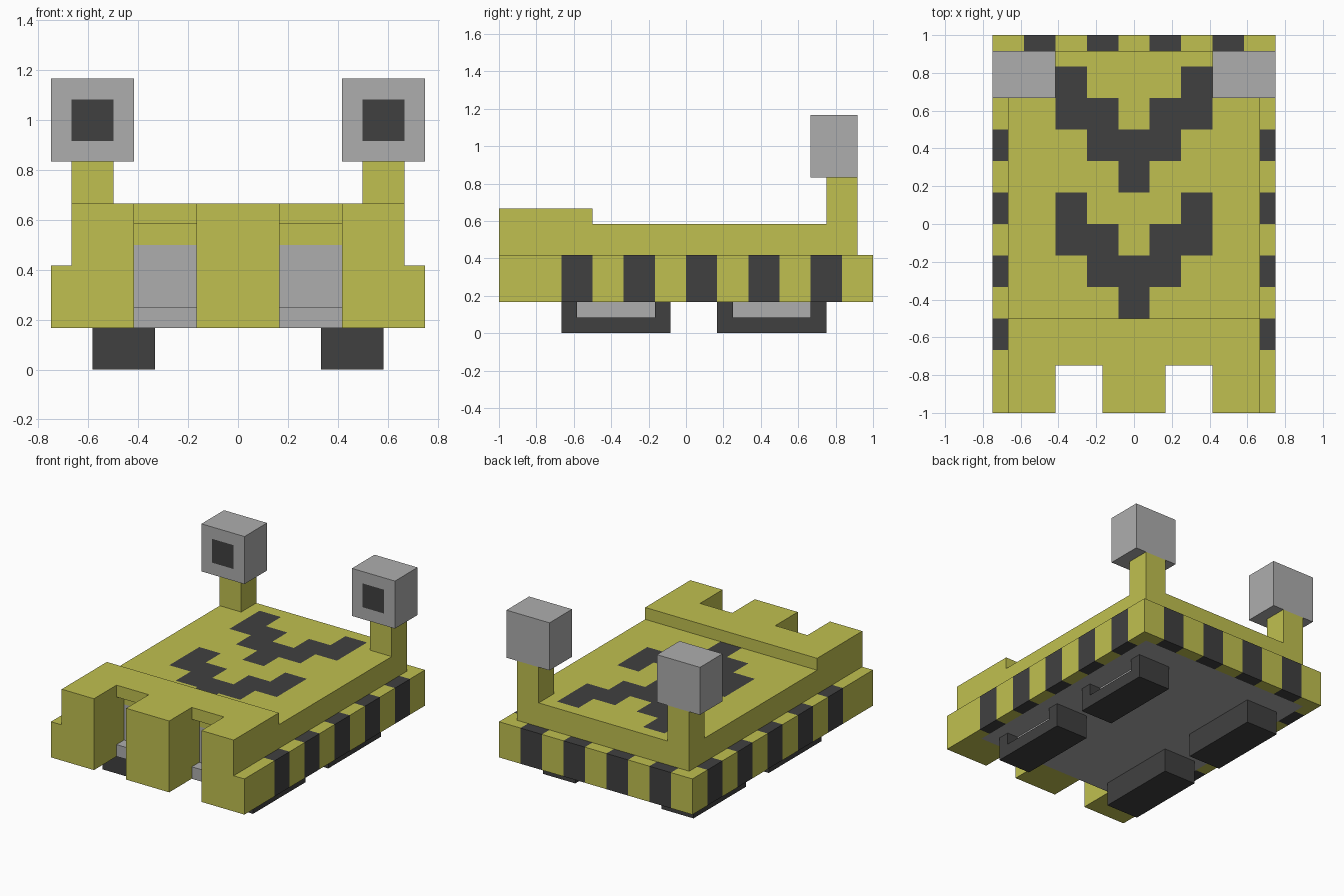
import bpy, bmesh
from mathutils import Vector

cube = bpy.data.objects.get("Cube")
if cube:
    bpy.data.objects.remove(cube, do_unlink=True)

U = 1 / 12                      # block size: the whole model sits on this grid
YELLOW, DARK, GREY = 0, 1, 2


def material(name, rgb):
    m = bpy.data.materials.new(name)
    m.use_nodes = True
    m.diffuse_color = (*rgb, 1)
    m.node_tree.nodes["Principled BSDF"].inputs["Base Color"].default_value = (*rgb, 1)
    return m


MATS = [material("mustard_yellow", (0.53, 0.53, 0.08)),
        material("charcoal", (0.051, 0.051, 0.051)),
        material("light_grey", (0.42, 0.42, 0.42))]

cells = {}                      # grid cell -> part name


def cells_in(x0, x1, y0, y1, z0, z1):
    return [(x, y, z) for x in range(x0, x1) for y in range(y0, y1) for z in range(z0, z1)]


def fill(name, *box):
    for c in cells_in(*box):
        cells[c] = name


def carve(*box):
    for c in cells_in(*box):
        cells.pop(c, None)


def mirrored(action, x0, x1, *rest, name=None):
    for side, a, b in (("left", x0, x1), ("right", -x1, -x0)):
        if name:
            action(side + "_" + name, a, b, *rest)
        else:
            action(a, b, *rest)


# Body: wide rim, narrower hull, raised hood
fill("chassis", -9, 9, -12, 12, 2, 5)
fill("hull", -8, 8, -12, 11, 5, 7)
fill("hood", -8, 8, -12, -6, 7, 8)
# Front notches, then the lamp sockets set deeper behind them
mirrored(carve, 2, 5, -12, -9, 2, 8)
mirrored(carve, 2, 5, -9, -8, 3, 7)
# Eye stalks and eyes
mirrored(fill, 6, 8, 9, 11, 7, 10, name="eye_stalk")
mirrored(fill, 5, 9, 8, 11, 10, 14, name="eye")
# Treads with a pocket in the outer side
for end, y in (("front", -8), ("back", 2)):
    mirrored(fill, 4, 7, y, y + 7, 0, 2, name=end + "_tread")
    mirrored(carve, 6, 7, y + 1, y + 6, 1, 2)


def body_colour(part, c, n):
    """Colour of a body face from its centre and normal, in blocks."""
    x, y, z = abs(c.x), c.y, c.z
    if part == "chassis":
        if y > 11:              # stripes along the back rim
            return DARK if x < 7 and (c.x + 7) % 4 < 2 else YELLOW
        if x > 8:               # stripes along the side rims
            return DARK if -8 < y < 10 and y % 4 < 2 else YELLOW
        if n.z < 0 and y > -9:  # underside
            return GREY
    if 2 < x < 5 and -9.1 < y < -7.9 and z < 6 and (n.y < 0 or n.z > 0):
        return GREY             # lamps in the sockets
    if part == "hull" and n.z > 0 and -6 < y < 10:
        row, col = int((y - 2) % 8 // 2), int((x + 1) // 2)
        if col <= 2 and row - 1 <= col <= row:
            return DARK         # chevrons on the deck
    return YELLOW


def face_colour(part, c, n):
    if part.endswith("_eye"):
        pupil = n.y < 0 and 6 < abs(c.x) < 8 and 11 < c.z < 13
        return DARK if pupil else GREY
    if part.endswith("_tread"):
        return GREY if abs(n.x) > 0 and abs(abs(c.x) - 6) < 0.1 else DARK
    return body_colour(part, c, n)


def build(part):
    """Make the outer skin of one part, merged into large flat faces."""
    bm = bmesh.new()
    for cell in [c for c, p in cells.items() if p == part]:
        for axis in range(3):
            for sign in (-1, 1):
                n = Vector((0, 0, 0))
                n[axis] = sign
                if tuple(int(a + b) for a, b in zip(cell, n)) in cells:
                    continue
                u, v = Vector((0, 0, 0)), Vector((0, 0, 0))
                u[(axis + 1) % 3] = 0.5
                v[(axis + 2) % 3] = 0.5 * sign
                c = Vector(cell) + Vector((0.5, 0.5, 0.5)) + n / 2
                f = bm.faces.new([bm.verts.new(p * U) for p in
                                  (c - u - v, c + u - v, c + u + v, c - u + v)])
                f.material_index = face_colour(part, c, n)
    bmesh.ops.remove_doubles(bm, verts=bm.verts, dist=0.001)
    bmesh.ops.dissolve_limit(bm, angle_limit=0.02, verts=bm.verts, edges=bm.edges,
                             delimit={'MATERIAL'})
    mesh = bpy.data.meshes.new(part)
    bm.to_mesh(mesh)
    bm.free()
    for m in MATS:
        mesh.materials.append(m)
    bpy.context.scene.collection.objects.link(bpy.data.objects.new(part, mesh))


for part in sorted(set(cells.values())):
    build(part)
